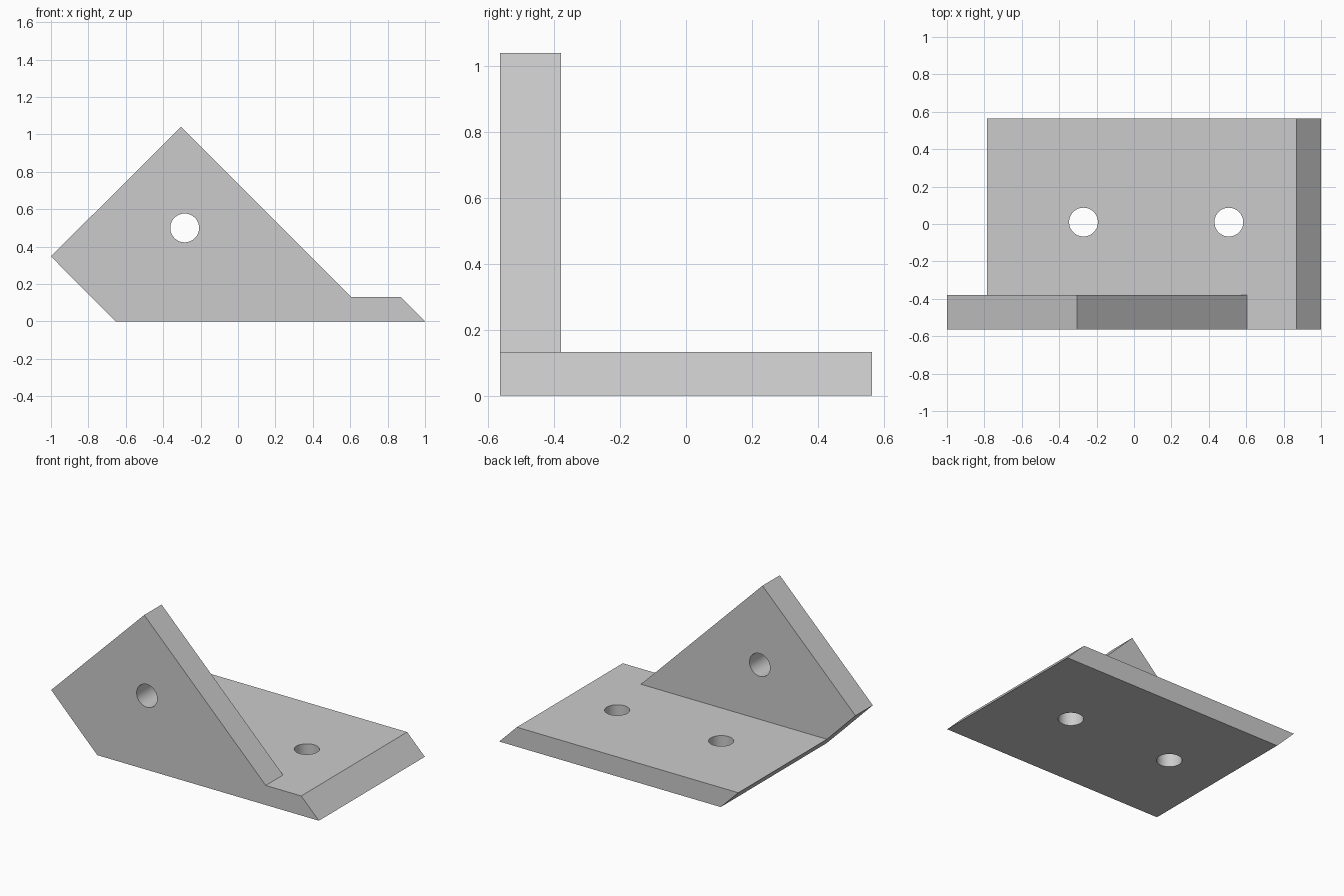
import bpy
import bmesh
import math

default_cube = bpy.data.objects.get("Cube")
if default_cube:
    bpy.data.objects.remove(default_cube, do_unlink=True)

# Single plain grey finish
grey = bpy.data.materials.new("plain grey")
grey.use_nodes = True
grey.diffuse_color = (0.6, 0.6, 0.6, 1)
grey.node_tree.nodes["Principled BSDF"].inputs["Base Color"].default_value = (0.6, 0.6, 0.6, 1)

FRONT, BACK, INNER = -0.565, 0.565, -0.38
THICK = 0.132
HOLE_RADIUS = 0.077


def prism(name, profile, y0, y1):
    """Extrude an xz profile from y0 to y1."""
    bm = bmesh.new()
    face = bm.faces.new([bm.verts.new((x, y0, z)) for x, z in profile])
    ext = bmesh.ops.extrude_face_region(bm, geom=[face])
    moved = [v for v in ext["geom"] if isinstance(v, bmesh.types.BMVert)]
    bmesh.ops.translate(bm, verts=moved, vec=(0, y1 - y0, 0))
    bmesh.ops.recalc_face_normals(bm, faces=bm.faces)
    mesh = bpy.data.meshes.new(name)
    bm.to_mesh(mesh)
    bm.free()
    mesh.materials.append(grey)
    obj = bpy.data.objects.new(name, mesh)
    bpy.context.collection.objects.link(obj)
    return obj


def drill(obj, centre, rotation=(0, 0, 0)):
    """Cut a round through hole, then discard the cutter."""
    bpy.ops.mesh.primitive_cylinder_add(vertices=48, radius=HOLE_RADIUS, depth=0.5,
                                        location=centre, rotation=rotation)
    cutter = bpy.context.object
    cutter.hide_render = True
    cutter.data.materials.append(grey)
    select(obj)
    mod = obj.modifiers.new("hole", "BOOLEAN")
    mod.operation = "DIFFERENCE"
    mod.solver = "EXACT"
    mod.object = cutter
    bpy.ops.object.modifier_apply(modifier=mod.name)
    bpy.data.objects.remove(cutter, do_unlink=True)


def select(obj):
    bpy.ops.object.select_all(action="DESELECT")
    obj.select_set(True)
    bpy.context.view_layer.objects.active = obj


# Base plate with parallel slanted ends
base = prism("base_plate",
             [(-0.655, 0), (1, 0), (1 - THICK, THICK), (-0.655 - THICK, THICK)],
             FRONT, BACK)
for x in (-0.27, 0.507):
    drill(base, (x, 0.01, THICK / 2))

# Upright plate, a tilted square cut off where it meets the base
upright = prism("upright_plate",
                [(-0.655 - THICK, THICK), (0.603, THICK), (-0.305, 1.04), (-1, 0.348)],
                FRONT, INNER)
drill(upright, (-0.285, (FRONT + INNER) / 2, 0.5), (math.pi / 2, 0, 0))

# Round hole walls, crisp plate edges
for part in (base, upright):
    select(part)
    bpy.ops.object.shade_smooth_by_angle(angle=math.radians(30))
